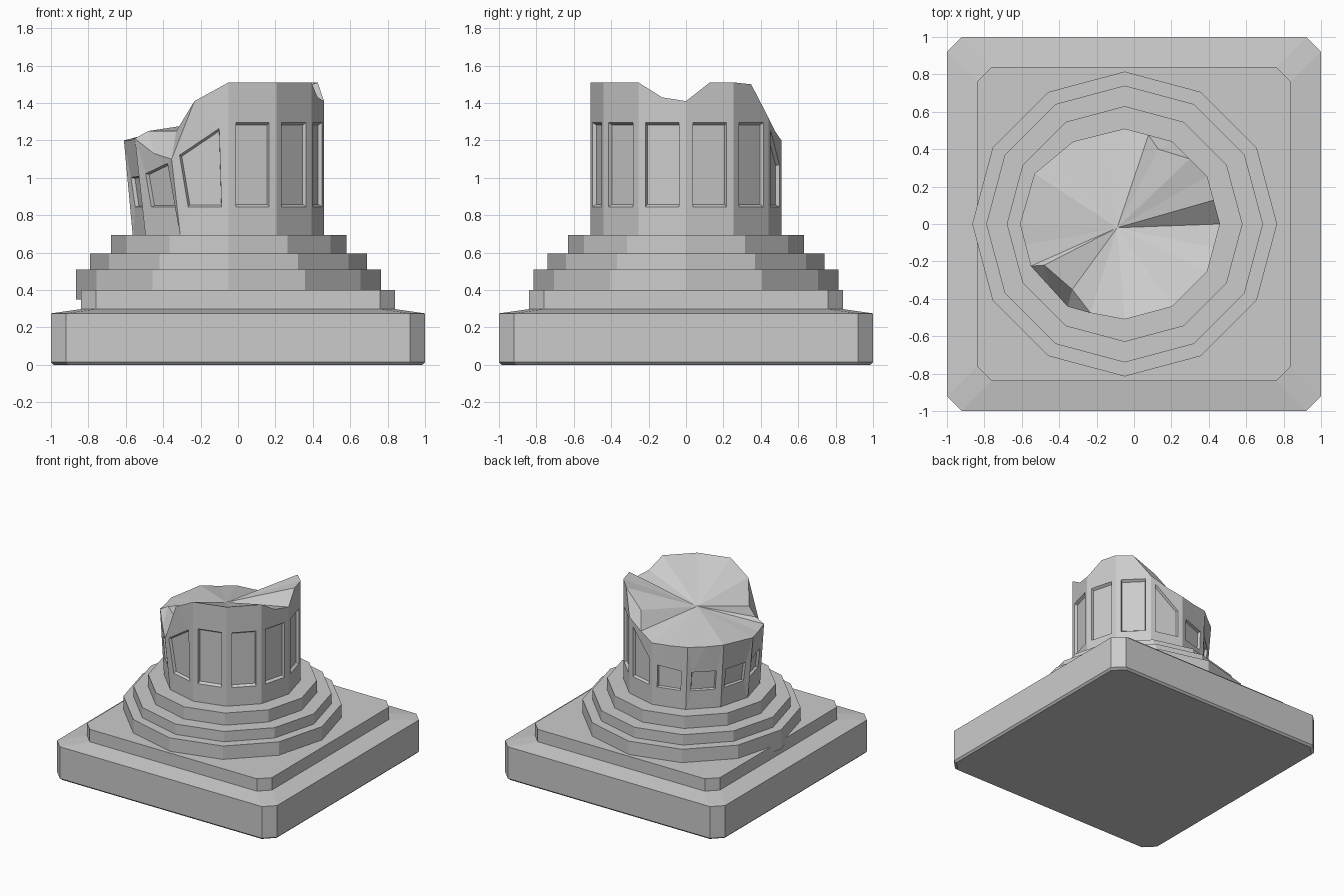
import bpy, bmesh
from math import sin, cos, pi
from mathutils import Vector

if "Cube" in bpy.data.objects:
    bpy.data.objects.remove(bpy.data.objects["Cube"])

CX = -0.05          # column axis is slightly off centre
R = 0.51            # drum radius


def finish(name, bm):
    bmesh.ops.remove_doubles(bm, verts=bm.verts, dist=1e-4)
    bmesh.ops.recalc_face_normals(bm, faces=bm.faces)
    me = bpy.data.meshes.new(name)
    bm.to_mesh(me)
    bm.free()
    ob = bpy.data.objects.new(name, me)
    bpy.context.collection.objects.link(ob)
    return ob


def loft(name, rings):
    """Stack closed loops of points and cap both ends."""
    bm = bmesh.new()
    loops = [[bm.verts.new(p) for p in ring] for ring in rings]
    n = len(loops[0])
    for a, b in zip(loops, loops[1:]):
        for i in range(n):
            j = (i + 1) % n
            bm.faces.new((a[i], a[j], b[j], b[i]))
    bm.faces.new(loops[0][::-1])
    bm.faces.new(loops[-1])
    return finish(name, bm)


def cut_square(h, c, z):
    k = h - c
    return [(h, -k, z), (h, k, z), (k, h, z), (-k, h, z),
            (-h, k, z), (-h, -k, z), (-k, -h, z), (k, -h, z)]


def dodecagon(r, z):
    return [(CX + r * cos(i * pi / 6), r * sin(i * pi / 6), z) for i in range(12)]


# Square plinth and the thinner slab on it
loft("plinth", [cut_square(0.985, 0.08, 0), cut_square(1, 0.08, 0.015),
                cut_square(1, 0.08, 0.275), cut_square(0.84, 0.08, 0.298)])
loft("slab", [cut_square(0.84, 0.08, 0.28), cut_square(0.84, 0.08, 0.40)])

# Twelve-sided steps
for i, (r, z0, z1) in enumerate([(0.815, 0.35, 0.51), (0.74, 0.50, 0.595), (0.63, 0.58, 0.695)]):
    loft(f"step_{i + 1}", [dodecagon(r, z0), dodecagon(r, z1)])

# Broken drum: rim heights at corners and mid-sides, panel tops, outward lean
rim = [1.41, 1.51, 1.51, 1.50, 1.32, 1.25, 1.20, 1.20, 1.21, 1.21, 1.22, 1.21,
       1.20, 1.20, 1.21, 1.13, 1.10, 1.41, 1.51, 1.51, 1.51, 1.51, 1.51, 1.43]
panel_top = [1.295, 1.295, 1.295, 1.03, 1.0, 1.0, 1.0, 1.01, 1.09, 1.295, 1.295, 1.295]
lean = {4: (-0.02, 0), 5: (-0.04, 0.015), 6: (-0.05, 0), 7: (-0.06, 0.03), 8: (-0.05, 0)}
Z0, PB = 0.66, 0.845


def corner(k, z):
    k %= 12
    f = max(0, (z - PB) / (rim[2 * k] - PB))
    ox, oy = lean.get(k, (0, 0))
    return Vector((CX + R * cos(k * pi / 6) + ox * f, R * sin(k * pi / 6) + oy * f, z))


def side(k, t, z):
    return corner(k, z).lerp(corner(k + 1, z), t)


def rim_point(h):
    return side((h % 24) // 2, 0.5 * (h % 2), rim[h % 24])


bm = bmesh.new()


def face(*pts):
    bm.faces.new([bm.verts.new(p) for p in pts])


for k in range(12):
    t0, t1 = 0.15, 0.85
    a, b = panel_top[k], panel_top[(k + 1) % 12]
    b0, b1 = corner(k, Z0), corner(k + 1, Z0)
    r0, rm, r1 = (rim_point(2 * k + i) for i in range(3))
    p = [side(k, t0, PB), side(k, t1, PB),
         side(k, t1, a + (b - a) * t1), side(k, t0, a + (b - a) * t0)]
    # Frame around the panel
    face(b0, b1, p[1], p[0])
    face(b1, r1, p[2], p[1])
    face(r1, rm, p[2])
    face(rm, p[3], p[2])
    face(rm, r0, p[3])
    face(r0, b0, p[0], p[3])
    # Recessed panel
    am = (k + 0.5) * pi / 6
    inward = Vector((-cos(am), -sin(am), 0)) * 0.02
    mid = sum(p, Vector()) / 4
    q = [v.lerp(mid, 0.06) + inward for v in p]
    for i in range(4):
        j = (i + 1) % 4
        face(p[i], p[j], q[j], q[i])
    face(*q)

# Fractured top: folded surface plus two steep chips
chip_back = Vector((0.13, 0.40, 1.38))
chip_a = Vector((-0.48, -0.22, 1.25))
chip_b = Vector((-0.33, -0.35, 1.25))
fold = Vector((-0.09, -0.02, 1.31))
loop = [rim_point(h) for h in range(17, 28)] + [chip_back]
loop += [rim_point(h) for h in range(5, 15)] + [chip_a, chip_b]
for i, v in enumerate(loop):
    face(fold, v, loop[(i + 1) % len(loop)])
face(rim_point(3), rim_point(4), chip_back)
face(rim_point(4), rim_point(5), chip_back)
face(rim_point(14), rim_point(15), chip_a)
face(rim_point(15), chip_b, chip_a)
face(rim_point(15), rim_point(16), chip_b)
face(rim_point(16), rim_point(17), chip_b)
face(*[corner(k, Z0) for k in range(11, -1, -1)])
finish("broken_drum", bm)
